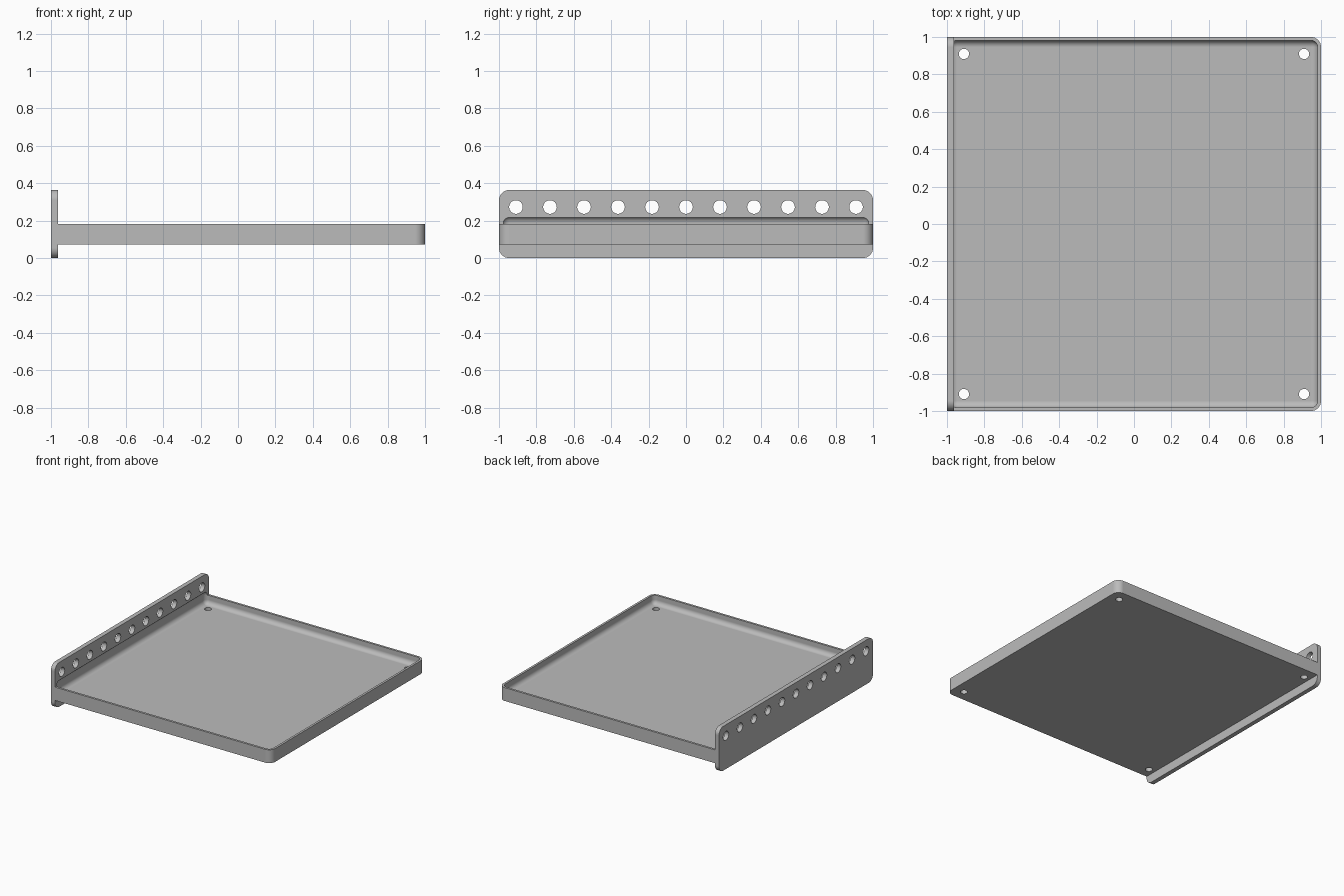
import bpy
import bmesh
import math
from mathutils import Matrix, Vector

if "Cube" in bpy.data.objects:
    bpy.data.objects.remove(bpy.data.objects["Cube"], do_unlink=True)

MM = 2 / 110                    # design grid: the tray is 110 units square
WALL, PLATE = 1 * MM, 2 * MM    # rim and plate thickness
OUTER_R, INNER_R = 3 * MM, 2 * MM
PLATE_H = 20 * MM
BASE, RIM, FLOOR = 4 * MM, 10 * MM, 6 * MM
CAVITY_TOP = 12.2 * MM
PLATE_X = -1 + PLATE            # inner face of the plate

gray = bpy.data.materials.new("light gray")
gray.use_nodes = True
color = (0.5, 0.5, 0.5, 1)
gray.diffuse_color = color
gray.node_tree.nodes["Principled BSDF"].inputs["Base Color"].default_value = color


def make_object(name, bm):
    mesh = bpy.data.meshes.new(name)
    bm.to_mesh(mesh)
    bm.free()
    mesh.materials.append(gray)
    obj = bpy.data.objects.new(name, mesh)
    bpy.context.collection.objects.link(obj)
    return obj


def rounded_box(name, low, high, radius, pick):
    """Box between two corners, with the edges chosen by pick rounded."""
    low, high = Vector(low), Vector(high)
    bm = bmesh.new()
    bmesh.ops.create_cube(bm, size=1)
    bmesh.ops.scale(bm, vec=high - low, verts=bm.verts)
    bmesh.ops.translate(bm, vec=(low + high) / 2, verts=bm.verts)
    edges = [e for e in bm.edges if pick(*e.verts)]
    bmesh.ops.bevel(bm, geom=edges, offset=radius, segments=8,
                    profile=0.5, affect='EDGES')
    return make_object(name, bm)


def drill(name, places, radius, depth, turn):
    """One cutter holding a cylinder at every place."""
    bm = bmesh.new()
    for place in places:
        bmesh.ops.create_cone(bm, cap_ends=True, segments=32,
                              radius1=radius, radius2=radius, depth=depth,
                              matrix=Matrix.Translation(place) @ turn)
    cutter = make_object(name, bm)
    cutter.hide_render = True
    return cutter


def activate(obj):
    bpy.ops.object.select_all(action='DESELECT')
    obj.select_set(True)
    bpy.context.view_layer.objects.active = obj


def cut(obj, cutter):
    activate(obj)
    mod = obj.modifiers.new("cut", 'BOOLEAN')
    mod.operation = 'DIFFERENCE'
    mod.solver = 'EXACT'
    mod.object = cutter
    bpy.ops.object.modifier_apply(modifier=mod.name)


# Solid tray block, rounded at the two free upright corners
tray = rounded_box(
    "tray", (PLATE_X, -1, BASE), (1, 1, RIM), OUTER_R,
    lambda a, b: abs(a.co.z - b.co.z) > 0.01 and a.co.x > 0)

# Upright mounting plate, rounded at its four end corners
plate = rounded_box(
    "mounting_plate", (-1, -1, 0), (PLATE_X, 1, PLATE_H), OUTER_R,
    lambda a, b: abs(a.co.x - b.co.x) > 0.01)

# Fully rounded cavity that hollows the tray and grooves the plate
reach = 1 - WALL
cavity = rounded_box(
    "cavity_cutter", (-reach, -reach, FLOOR), (reach, reach, CAVITY_TOP),
    INNER_R, lambda a, b: True)
cavity.hide_render = True

# Row of holes along the plate and one hole in each floor corner
pitch = 10 * MM
plate_holes = drill(
    "plate_hole_cutter",
    [(PLATE_X - PLATE / 2, i * pitch, 15 * MM) for i in range(-5, 6)],
    2 * MM, PLATE * 3, Matrix.Rotation(math.pi / 2, 4, 'Y'))
floor_holes = drill(
    "floor_hole_cutter",
    [(sx * 5 * pitch, sy * 5 * pitch, BASE) for sx in (-1, 1) for sy in (-1, 1)],
    1.5 * MM, RIM, Matrix.Identity(4))

cut(tray, cavity)
cut(tray, floor_holes)
cut(plate, cavity)
cut(plate, plate_holes)
for helper in (cavity, plate_holes, floor_holes):
    bpy.data.objects.remove(helper, do_unlink=True)

# Smooth fillets beside crisp flat faces
for obj in (tray, plate):
    activate(obj)
    bpy.ops.object.shade_smooth_by_angle(angle=math.radians(30))
    weighted = obj.modifiers.new("even_shading", 'WEIGHTED_NORMAL')
    weighted.keep_sharp = True
